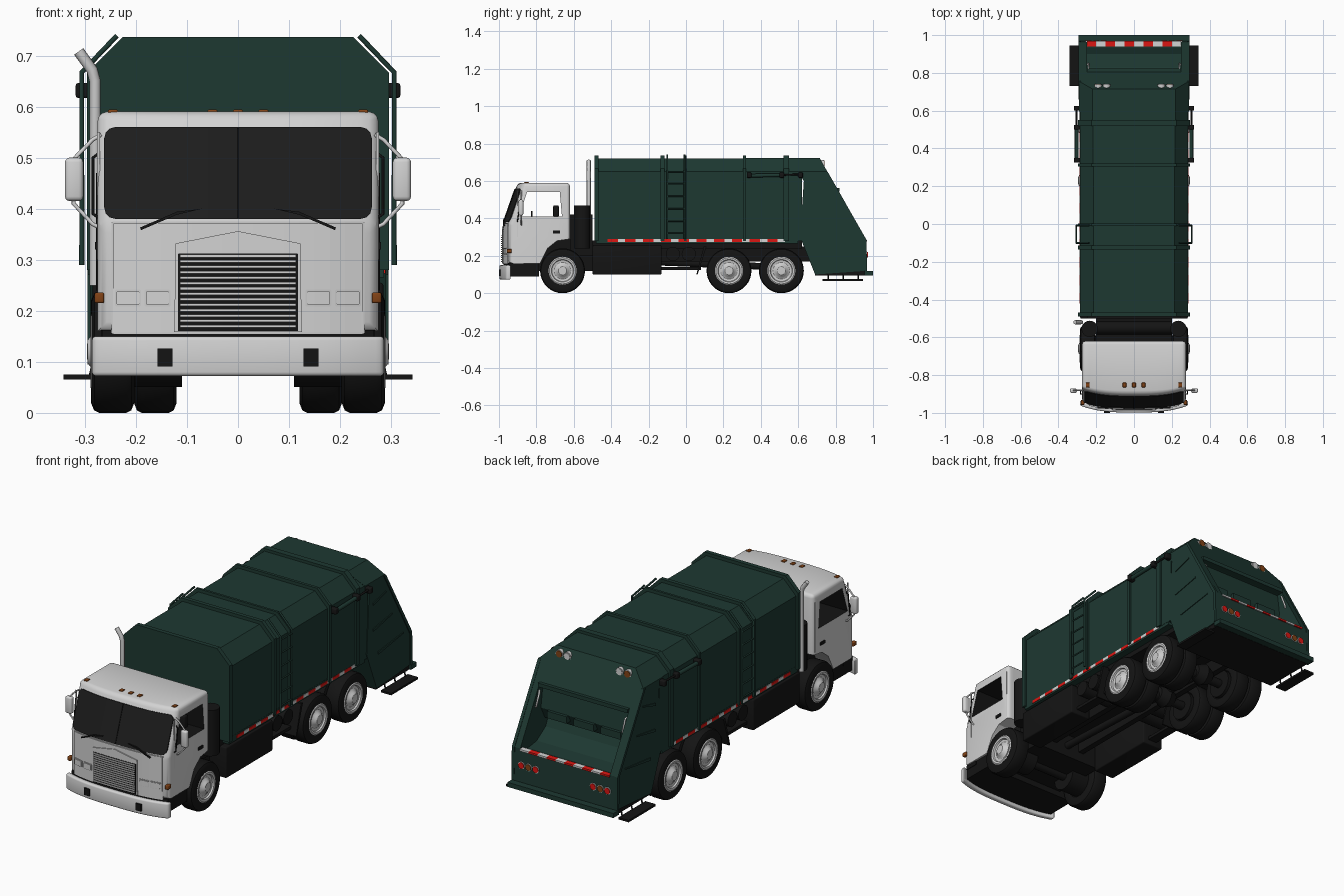
import bpy, bmesh, math
from mathutils import Matrix, Vector

if "Cube" in bpy.data.objects:
    bpy.data.objects.remove(bpy.data.objects["Cube"])


def material(name, r, g, b):
    m = bpy.data.materials.new(name)
    m.use_nodes = True
    m.diffuse_color = (r, g, b, 1)
    m.node_tree.nodes["Principled BSDF"].inputs["Base Color"].default_value = (r, g, b, 1)
    return m


WHITE = material("cab white", .65, .65, .65)
GREEN = material("body green", .0125, .04, .031)
BLACK = material("chassis black", .007, .007, .007)
GLASS = material("dark glass", .012, .012, .012)
RIM = material("rim grey", .6, .6, .6)
RED = material("reflector red", .72, .008, .006)
TAPE = material("reflector white", .66, .66, .66)
ORANGE = material("marker orange", .22, .055, .008)


# ---- helpers ----
def make(name, bm, mats, smooth=False, curved=False):
    if curved:  # bow the nose of the cab in plan
        for i in range(-9, 10):
            bmesh.ops.bisect_plane(bm, geom=bm.verts[:] + bm.edges[:] + bm.faces[:],
                                   plane_co=(i * .03, 0, 0), plane_no=(1, 0, 0))
        for v in bm.verts:
            w = min(1, max(0, (-.8 - v.co.y) * 10))
            v.co.y += w * .035 * abs(v.co.x / .28) ** 3
    bmesh.ops.recalc_face_normals(bm, faces=bm.faces[:])
    me = bpy.data.meshes.new(name)
    bm.to_mesh(me)
    bm.free()
    for m in (mats if isinstance(mats, list) else [mats]):
        me.materials.append(m)
    ob = bpy.data.objects.new(name, me)
    bpy.context.collection.objects.link(ob)
    if smooth:
        activate(ob)
        bpy.ops.object.shade_smooth_by_angle()
    return ob


def activate(ob):
    bpy.ops.object.select_all(action='DESELECT')
    ob.select_set(True)
    bpy.context.view_layer.objects.active = ob


def prism_mesh(pts, lo, hi, axis):
    bm = bmesh.new()
    place = (lambda a, b, t: (t, a, b)) if axis == 'x' else (lambda a, b, t: (a, t, b))
    f = bm.faces.new([bm.verts.new(place(a, b, lo)) for a, b in pts])
    new = bmesh.ops.extrude_face_region(bm, geom=[f])["geom"]
    for v in new:
        if isinstance(v, bmesh.types.BMVert):
            v.co = Vector(place(v.co.y if axis == 'x' else v.co.x, v.co.z, hi))
    return bm


def prism(name, pts, lo, hi, mat, axis='x'):
    return make(name, prism_mesh(pts, lo, hi, axis), mat)


def box(name, x, y, z, mat, bevel=0, curved=False):
    bm = prism_mesh([(y[0], z[0]), (y[1], z[0]), (y[1], z[1]), (y[0], z[1])], x[0], x[1], 'x')
    if bevel:
        bmesh.ops.bevel(bm, geom=bm.edges[:], offset=bevel, segments=3, profile=.5, affect='EDGES')
    return make(name, bm, mat, bool(bevel), curved)


def both(s, a, b):
    return (min(s * a, s * b), max(s * a, s * b))


def lathe(name, profile, centre, axis, mat, steps=28):
    bm = bmesh.new()
    vs = [bm.verts.new((t, r, 0)) for r, t in profile]
    es = [bm.edges.new(p) for p in zip(vs, vs[1:])]
    bmesh.ops.spin(bm, geom=vs + es, axis=(1, 0, 0), cent=(0, 0, 0), angle=math.tau, steps=steps)
    bmesh.ops.remove_doubles(bm, verts=bm.verts[:], dist=1e-5)
    rot = Vector((1, 0, 0)).rotation_difference(Vector(axis)).to_matrix().to_4x4()
    bm.transform(Matrix.Translation(centre) @ rot)
    return make(name, bm, mat, True)


def rod(name, a, b, r, mat, steps=14):
    d = Vector(b) - Vector(a)
    return lathe(name, [(0, 0), (r, 0), (r, d.length), (0, d.length)], a, d.normalized(), mat, steps)


def tube(name, pts, r, mat):
    cu = bpy.data.curves.new(name, 'CURVE')
    cu.dimensions, cu.bevel_depth, cu.bevel_resolution, cu.use_fill_caps = '3D', r, 2, True
    sp = cu.splines.new('POLY')
    sp.points.add(len(pts) - 1)
    for p, co in zip(sp.points, pts):
        p.co = (*co, 1)
    cu.materials.append(mat)
    ob = bpy.data.objects.new(name, cu)
    bpy.context.collection.objects.link(ob)
    activate(ob)
    bpy.ops.object.convert(target='MESH')


def cut(ob, cutter):
    mod = ob.modifiers.new("opening", 'BOOLEAN')
    mod.operation, mod.solver, mod.object = 'DIFFERENCE', 'EXACT', cutter
    mod.material_mode = 'TRANSFER'
    activate(ob)
    bpy.ops.object.modifier_apply(modifier=mod.name)
    bpy.data.objects.remove(cutter)


def rrect(x0, x1, z0, z1, r):
    pts = []
    for k, (x, z) in enumerate([(x1 - r, z1 - r), (x0 + r, z1 - r), (x0 + r, z0 + r), (x1 - r, z0 + r)]):
        pts += [(x + r * math.cos(a), z + r * math.sin(a)) for a in [(k + i / 3) * math.pi / 2 for i in range(4)]]
    return pts


def nose_plate(name, pts, depth, mat):  # plate lying on the front of the cab
    bm = prism_mesh(pts, -depth, .004, 'y')
    for v in bm.verts:
        v.co.y += -.975 + max(0, v.co.z - .37) * .35
    return make(name, bm, mat, curved=True)


def tape(name, start, step, size, n, red=.5):  # alternating reflective strip
    bm = bmesh.new()
    step = Vector(step)
    for i in range(n):
        for k, (a, b) in enumerate(((0, red), (red, 1))):
            dim = [max(c, d * (b - a)) for c, d in zip(size, step)]
            at = Vector(start) + step * (i + (a + b) / 2)
            new = bmesh.ops.create_cube(bm, size=1, matrix=Matrix.Translation(at) @ Matrix.Diagonal((*dim, 1)))
            for f in {f for v in new["verts"] for f in v.link_faces}:
                f.material_index = k
    make(name, bm, [RED, TAPE])


# ---- cab ----
bm = prism_mesh([(-.975, .16), (-.975, .37), (-.9, .59), (-.62, .59), (-.62, .29), (-.69, .28),
                 (-.74, .24), (-.78, .16)], -.275, .275, 'x')
bmesh.ops.bevel(bm, geom=[e for e in bm.edges if sum(v.co.z for v in e.verts) > .62
                          or all(v.co.y < -.9 for v in e.verts)],
                offset=.018, segments=3, profile=.5, affect='EDGES')
cab = make("cab", bm, WHITE, True, True)
cut(cab, prism("window_cutter", [(-.893, .41), (-.85, .54), (-.675, .54), (-.663, .41)], -.4, .4, BLACK))
nose_plate("windshield", rrect(-.262, .262, .38, .56, .022), .005, GLASS)
nose_plate("windshield_divider", rrect(-.002, .002, .382, .558, .001), .008, BLACK)
nose_plate("panel_seam", rrect(-.248, .248, .155, .375, .004), .0015, RIM)
nose_plate("front_panel", rrect(-.245, .245, .157, .372, .004), .004, WHITE)
nose_plate("hood_panel", [(-.125, .158), (.125, .158), (.122, .332), (0, .356), (-.122, .332)], .008, WHITE)
nose_plate("grille_back", rrect(-.118, .118, .16, .312, .002), .01, BLACK)
for i in range(14):
    z = .167 + i * .0106
    nose_plate("grille_slat", rrect(-.114, .114, z, z + .005, .001), .014, WHITE)
box("bumper", (-.286, .286), (-.998, -.972), (.072, .15), WHITE, .008, True)
box("bumper_gap", (-.268, .268), (-.972, -.9), (.14, .162), BLACK, 0, True)
box("cab_floor", (-.265, .265), (-.975, -.785), (.09, .162), BLACK, 0, True)
box("wheel_well", (-.19, .19), (-.8, -.5), (.12, .29), BLACK)
box("engine", (-.2, .2), (-.62, -.5), (.2, .42), BLACK)
rod("intake_pipe", (-.2, -.55, .42), (.2, -.55, .42), .035, BLACK)
box("steering_wheel", (.09, .2), (-.83, -.82), (.41, .44), BLACK)
for x in (0, -.05, .05, -.245, .245):
    box("roof_marker", (x - .01, x + .01), (-.865, -.84), (.58, .594), ORANGE, .003)
for s in (-1, 1):
    nose_plate("wiper", [(s * .07, .4), (s * .12, .388), (s * .19, .358), (s * .192, .363), (s * .12, .394)], .012, BLACK)
    for a, b in ((.132, .183), (.19, .241)):
        nose_plate("headlight_rim", rrect(*both(s, a, b), .208, .242, .004), .006, RIM)
        nose_plate("headlight", rrect(*both(s, a + .003, b - .003), .211, .239, .004), .009, WHITE)
    box("tow_opening", both(s, .128, .158), (-1, -.98), (.091, .126), BLACK)
    box("corner_marker", both(s, .262, .281), (-.958, -.932), (.215, .236), ORANGE, .004)
    box("seat", both(s, .08, .2), (-.71, -.68), (.405, .47), BLACK, .008)
    box("door_handle", both(s, .27, .28), (-.71, -.675), (.32, .335), BLACK)
    for y in (-.9, -.635):
        box("door_seam", both(s, .27, .2758), (y, y + .003), (.3, .55), RIM)
    box("mirror", both(s, .303, .339), (-.895, -.87), (.415, .5), WHITE, .009)
    tube("mirror_arm", [(s * .268, -.88, .545), (s * .285, -.88, .535), (s * .322, -.88, .497),
                        (s * .322, -.88, .41), (s * .285, -.88, .37), (s * .268, -.88, .362)], .004, WHITE)
    tube("grab_handle", [(s * .27, -.9, .38), (s * .284, -.9, .39), (s * .284, -.885, .5), (s * .27, -.88, .51)],
         .003, BLACK)
    rod("air_cleaner", (s * .235, -.555, .24), (s * .235, -.555, .47), .043, BLACK, 20)
tube("exhaust", [(-.28, -.52, .25), (-.28, -.52, .65), (-.286, -.52, .672), (-.312, -.52, .708)], .011, RIM)


# ---- refuse body ----
def hull(w, top):
    half = [(w, .28), (w, top - .07), (w - .07, top)]
    return half + [(-x, z) for x, z in reversed(half)]


prism("body", hull(.285, .72), -.485, .33, GREEN, 'y')
prism("body_rear", hull(.287, .722), .31, .62, GREEN, 'y')
for y, w in ((-.49, .022), (-.135, .02), (-.01, .012), (.305, .015), (.52, .03)):
    prism("body_rib", hull(.296, .736), y, y + w, GREEN, 'y')
for s in (-1, 1):
    box("lower_rail", both(s, .25, .286), (-.48, .6), (.265, .297), GREEN)
    tape("side_tape", (s * .2865, -.42, .281), (0, .095, 0), (.004, 0, .015), 10, .58)
    for y in (-.1, -.008):
        tube("ladder_rail", [(s * .306, y, .29), (s * .306, y, .667), (s * .237, y, .739)], .005, GREEN)
    for i in range(6):
        z = .32 + i * .066
        tube("ladder_rung", [(s * .306, -.1, z), (s * .306, -.008, z)], .004, GREEN)
    rod("ram_barrel", (s * .304, .33, .628), (s * .304, .52, .632), .01, GREEN)
    rod("ram_rod", (s * .304, .5, .632), (s * .304, .62, .635), .005, BLACK)
    for y in (.325, .5, .6):
        box("ram_bracket", both(s, .28, .318), (y, y + .025), (.617, .646), BLACK, .005)

# ---- tailgate and hopper ----
bm = prism_mesh([(.55, .722), (.715, .722), (.962, .285), (.968, .12), (.69, .1), (.61, .3), (.63, .6)], -.29, .29, 'x')
for s in (-1, 1):
    res = bmesh.ops.bisect_plane(bm, geom=bm.verts[:] + bm.edges[:] + bm.faces[:], plane_co=(s * .22, 0, .722),
                                 plane_no=(s, 0, 1), clear_outer=True)
    bmesh.ops.holes_fill(bm, edges=[e for e in res["geom_cut"] if isinstance(e, bmesh.types.BMEdge)])
tailgate = make("tailgate", bm, GREEN)
cut(tailgate, prism("hopper_cutter", [(.813, .55), (.72, .53), (.72, .4), (.76, .32), (.83, .275),
                                      (.9, .265), (.935, .279), (1.1, .279), (1.1, .55)], -.25, .25, GREEN))
prism("packer_panel", [(.7, .54), (.785, .54), (.8, .43), (.77, .37), (.7, .37)], -.248, .248, GREEN)
for x in (-.15, 0, .15):
    box("packer_tab", (x - .055, x + .055), (.77, .815), (.395, .43), GREEN)
box("hopper_lip", (-.25, .25), (.79, .822), (.543, .562), GREEN)
box("tailgate_floor", (-.285, .285), (.69, .965), (.094, .122), BLACK)
box("rear_step", (-.295, .295), (.955, 1), (.095, .118), GREEN)
tape("rear_tape", (-.25, .955, .28), (.1, 0, 0), (0, .028, .009), 5)
for s in (-1, 1):
    for x, m in ((.16, RED), (.2, ORANGE), (.24, RED)):
        rod("tail_light_ring", (s * x, .95, .205), (s * x, .969, .205), .018, RIM, 18)
        rod("tail_light", (s * x, .95, .205), (s * x, .972, .205), .0155, m, 18)
    for x, m in ((.145, TAPE), (.19, ORANGE)):
        rod("upper_light_ring", (s * x, .7, .692), (s * x, .738, .692), .02, RIM, 18)
        rod("upper_light", (s * x, .7, .692), (s * x, .741, .692), .0165, m, 18)
    tube("rear_handle", [(s * .25, .81, .52), (s * .24, .825, .515), (s * .24, .85, .455), (s * .25, .84, .45)], .005, RIM)
    for y, z, w in ((.66, .53, .1), (.66, .4, .15), (.7, .27, .2)):
        prism("tailgate_crease", [(y, z), (y + w, z + .03), (y + w, z + .036), (y, z + .014)], *both(s, .285, .294), GREEN)
    prism("tailgate_edge", [(.742, .65), (.757, .65), (.965, .285), (.968, .12), (.953, .12), (.95, .28)],
          *both(s, .28, .295), GREEN)
    box("side_step", both(s, .285, .342), (.73, .945), (.065, .075), BLACK)
    for y in (.76, .84, .92):
        tube("step_hanger", [(s * .28, y, .11), (s * .29, y, .07), (s * .33, y, .07)], .004, BLACK)

# ---- chassis ----
box("subframe", (-.25, .25), (-.5, .62), (.24, .282), BLACK)
for s in (-1, 1):
    box("frame_rail", both(s, .07, .1), (-.92, .7), (.17, .25), BLACK)
    box("side_tank", both(s, .17, .285), (-.5, -.13), (.1, .255), BLACK, .006)
    for y in (-.07, .015):
        rod("air_tank", (s * .1, y, .21), (s * .27, y, .21), .038, BLACK, 20)
    box("tank_rail", both(s, .2, .25), (-.13, .08), (.125, .14), BLACK)
    prism("mud_flap", [(.055, .1), (.062, .1), (.11, .25), (.095, .25)], *both(s, .13, .285), BLACK)
rod("drive_shaft", (0, -.5, .18), (0, .5, .14), .018, BLACK)

# ---- wheels ----
TYRE = [(.068, -.034), (.074, -.04), (.1, -.042), (.115, -.036), (.12, -.026),
        (.12, .026), (.115, .036), (.1, .042), (.074, .04), (.068, .034)]
DISC = [(.075, .041), (.07, .044), (.06, .042), (.057, .034), (.045, .032), (.036, .036), (.03, .044),
        (.022, .05), (0, .051)]
for y in (-.66, .23, .51):
    rod("axle", (-.24, y, .12), (.24, y, .12), .022, BLACK)
    if y > 0:
        lathe("differential", [(0, -.06), (.035, -.045), (.055, 0), (.035, .045), (0, .06)], (0, y, .13), (1, 0, 0), BLACK)
    for s in (-1, 1):
        for x in ((.245,) if y < 0 else (.246, .162)):
            lathe("tyre", TYRE, (s * x, y, .12), (s, 0, 0), BLACK, 36)
        lathe("wheel_disc", DISC, (s * .245, y, .12), (s, 0, 0), RIM, 36)
        rod("brake_drum", (s * .11, y, .12), (s * .25, y, .12), .069, BLACK, 24)
